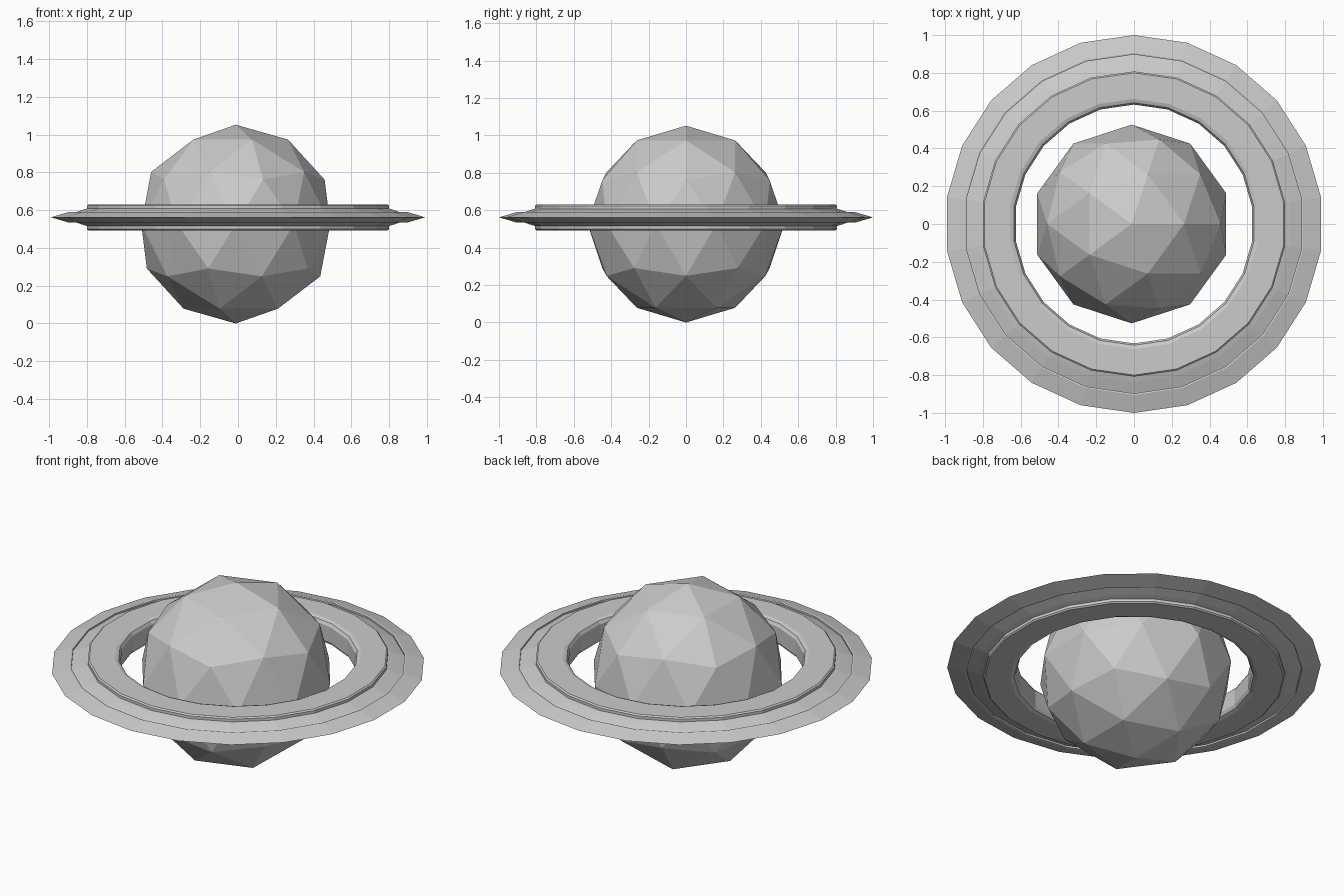
import bpy, bmesh, math

if "Cube" in bpy.data.objects:
    bpy.data.objects.remove(bpy.data.objects["Cube"])

# planet: low-poly ball
R = 0.526
bpy.ops.mesh.primitive_ico_sphere_add(subdivisions=2, radius=R, location=(-0.012, 0, R))
bpy.context.object.name = "planet"

SIDES = 22
RING_Z = 0.562


def lathe(name, profile):
    """Revolve a closed (radius, height) profile around z with flat facets."""
    bm = bmesh.new()
    loops = []
    for i in range(SIDES):
        a = math.pi / 2 + 2 * math.pi * i / SIDES
        loops.append([bm.verts.new((r * math.cos(a), r * math.sin(a), h)) for r, h in profile])
    n = len(profile)
    for i in range(SIDES):
        p, q = loops[i], loops[(i + 1) % SIDES]
        for j in range(n):
            k = (j + 1) % n
            bm.faces.new((p[j], q[j], q[k], p[k]))
    bmesh.ops.recalc_face_normals(bm, faces=bm.faces)
    me = bpy.data.meshes.new(name)
    bm.to_mesh(me)
    bm.free()
    ob = bpy.data.objects.new(name, me)
    ob.location.z = RING_Z
    bpy.context.collection.objects.link(ob)


# ring: thick inner band, sloping groove, thin tapered rim (upper half, mirrored below)
upper = [(0.632, 0.045), (0.642, 0.062), (0.662, 0.069), (0.800, 0.069),
         (0.808, 0.062), (0.808, 0.046), (0.835, 0.038), (0.897, 0.016),
         (0.897, 0.026), (0.905, 0.028)]
lower = [(r, -h) for r, h in reversed(upper)]
lathe("ring", upper + [(1.0, 0.0)] + lower)
